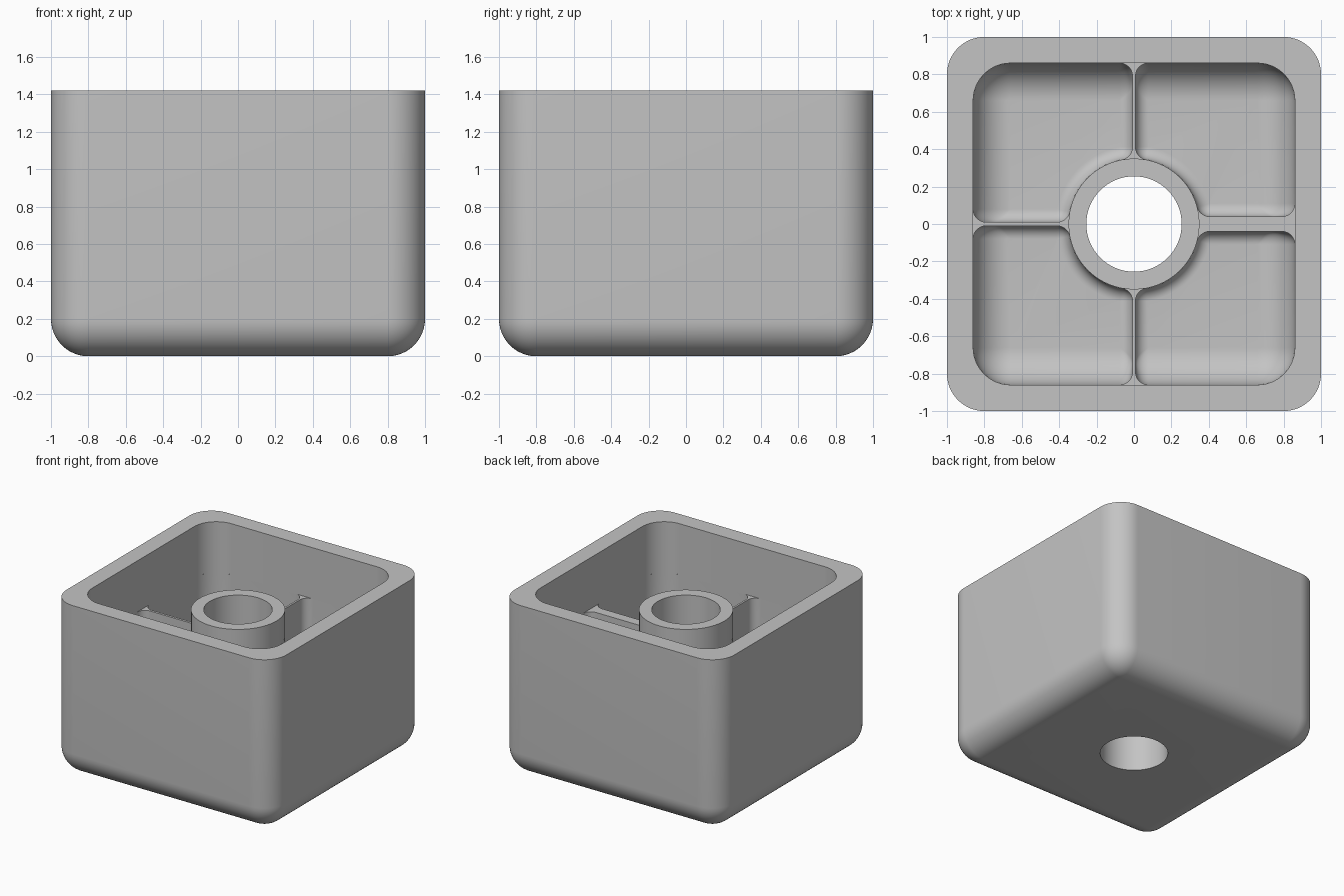
import bpy, bmesh
from math import sin, cos, pi, atan2, sqrt, radians

cube = bpy.data.objects.get("Cube")
if cube:
    bpy.data.objects.remove(cube)

HEIGHT, CORNER = 1.42, 0.2
INNER, FLOOR = 0.86, 0.14          # cavity half width, floor level
RIB_TOP, TUBE_TOP = 1.0, 1.22
TUBE_R, HOLE_R = 0.35, 0.255
FILLET = 0.07                      # around ribs and tube
RIB_Y, RIB_LEFT, RIB_RIGHT = 0.008, 0.04, 0.01   # rib half widths
STEPS = 12

grey = bpy.data.materials.new("plain grey")
grey.use_nodes = True
colour = (0.55, 0.55, 0.55, 1)
grey.diffuse_color = colour
grey.node_tree.nodes["Principled BSDF"].inputs["Base Color"].default_value = colour


def arc(cx, cy, r, start, end, n=STEPS):
    angles = [start + (end - start) * i / n for i in range(n + 1)]
    return [(cx + r * cos(a), cy + r * sin(a)) for a in angles]


def rounded_square(half, r, n=16):
    """Outline with round corners; a circle when r equals half."""
    pts, c = [], half - r
    for q, (sx, sy) in enumerate([(1, 1), (-1, 1), (-1, -1), (1, -1)]):
        pts += arc(sx * c, sy * c, r, q * pi / 2, (q + 1) * pi / 2, n)
    return pts


def loft(bm, rings, cap=False):
    """Skin (outline, height) rings; optionally close the last one."""
    rows = [[bm.verts.new((x, y, z)) for x, y in pts] for pts, z in rings]
    for a, b in zip(rows, rows[1:]):
        for i in range(len(a)):
            j = (i + 1) % len(a)
            bm.faces.new((a[i], a[j], b[j], b[i]))
    if cap:
        bm.faces.new(rows[-1])


def finish(bm, name):
    bmesh.ops.remove_doubles(bm, verts=bm.verts, dist=1e-5)
    mesh = bpy.data.meshes.new(name)
    bm.to_mesh(mesh)
    bm.free()
    mesh.materials.append(grey)
    obj = bpy.data.objects.new(name, mesh)
    bpy.context.collection.objects.link(obj)
    bpy.ops.object.select_all(action='DESELECT')
    obj.select_set(True)
    bpy.context.view_layer.objects.active = obj
    bpy.ops.object.shade_smooth_by_angle(angle=radians(35))


# Outer shell: underside, rounded lower edge, walls, rim, upper inner wall
bm = bmesh.new()
rings = [(rounded_square(HOLE_R, HOLE_R), 0)]
for i in range(STEPS + 1):
    t = i / STEPS * pi / 2
    inset = CORNER * (1 - sin(t))
    rings.append((rounded_square(1 - inset, CORNER - inset), CORNER * (1 - cos(t))))
rings += [(rounded_square(1, CORNER), HEIGHT),
          (rounded_square(INNER, CORNER), HEIGHT),
          (rounded_square(INNER, CORNER), RIB_TOP)]
loft(bm, rings)
finish(bm, "outer_shell")

# Centre tube with a through hole
bm = bmesh.new()
loft(bm, [(rounded_square(r, r), z) for r, z in
          [(TUBE_R, RIB_TOP), (TUBE_R, TUBE_TOP), (HOLE_R, TUBE_TOP), (HOLE_R, 0)]])
finish(bm, "centre_tube")


def pocket_parts(hx, hy, z):
    """Pieces of one pocket's outline at height z, in the first quadrant."""
    def inset(r):
        d = max(0, r - (z - FLOOR))
        return r - sqrt(max(0, r * r - d * d))
    out, i = inset(CORNER), inset(FILLET)
    w, f, c = INNER - out, FILLET - i, CORNER - out
    reach = TUBE_R + FILLET
    ax, by = hx + FILLET, hy + FILLET
    ay, bx = sqrt(reach ** 2 - ax ** 2), sqrt(reach ** 2 - by ** 2)
    ta, tb = atan2(ay, ax), atan2(by, bx)
    return [arc(w - c, w - c, c, 0, pi / 2),
            arc(ax, w - f, f, pi / 2, pi),
            arc(ax, ay, f, pi, pi + ta),
            arc(0, 0, TUBE_R + i, ta, tb, 24),
            arc(bx, by, f, pi + tb, pi * 1.5),
            arc(w - f, by, f, pi * 1.5, pi * 2)]


# Four pockets with filleted floors, and the flat rib tops between them
bm = bmesh.new()
levels = [RIB_TOP] + [FLOOR + CORNER * (1 - cos(i / 16 * pi / 2)) for i in range(16, -1, -1)]
rib_edges = {}
for sx in (1, -1):
    for sy in (1, -1):
        hy = RIB_LEFT if sx > 0 else RIB_RIGHT
        rings = []
        for z in levels:
            parts = [[(x * sx, y * sy) for x, y in p] for p in pocket_parts(RIB_Y, hy, z)]
            if z == RIB_TOP:
                rib_edges[sx, sy] = (parts[4] + parts[5], parts[1] + parts[2])
            pts = sum(parts, [])
            rings.append((pts if sx * sy > 0 else pts[::-1], z))
        loft(bm, rings, cap=True)

for a, b, k in [((1, 1), (1, -1), 0), ((-1, 1), (-1, -1), 0),
                ((1, 1), (-1, 1), 1), ((1, -1), (-1, -1), 1)]:
    outline = rib_edges[a][k] + rib_edges[b][k][::-1]
    face = bm.faces.new([bm.verts.new((x, y, RIB_TOP)) for x, y in outline])
    face.normal_update()
    if face.normal.z < 0:
        face.normal_flip()
finish(bm, "pockets_and_ribs")
